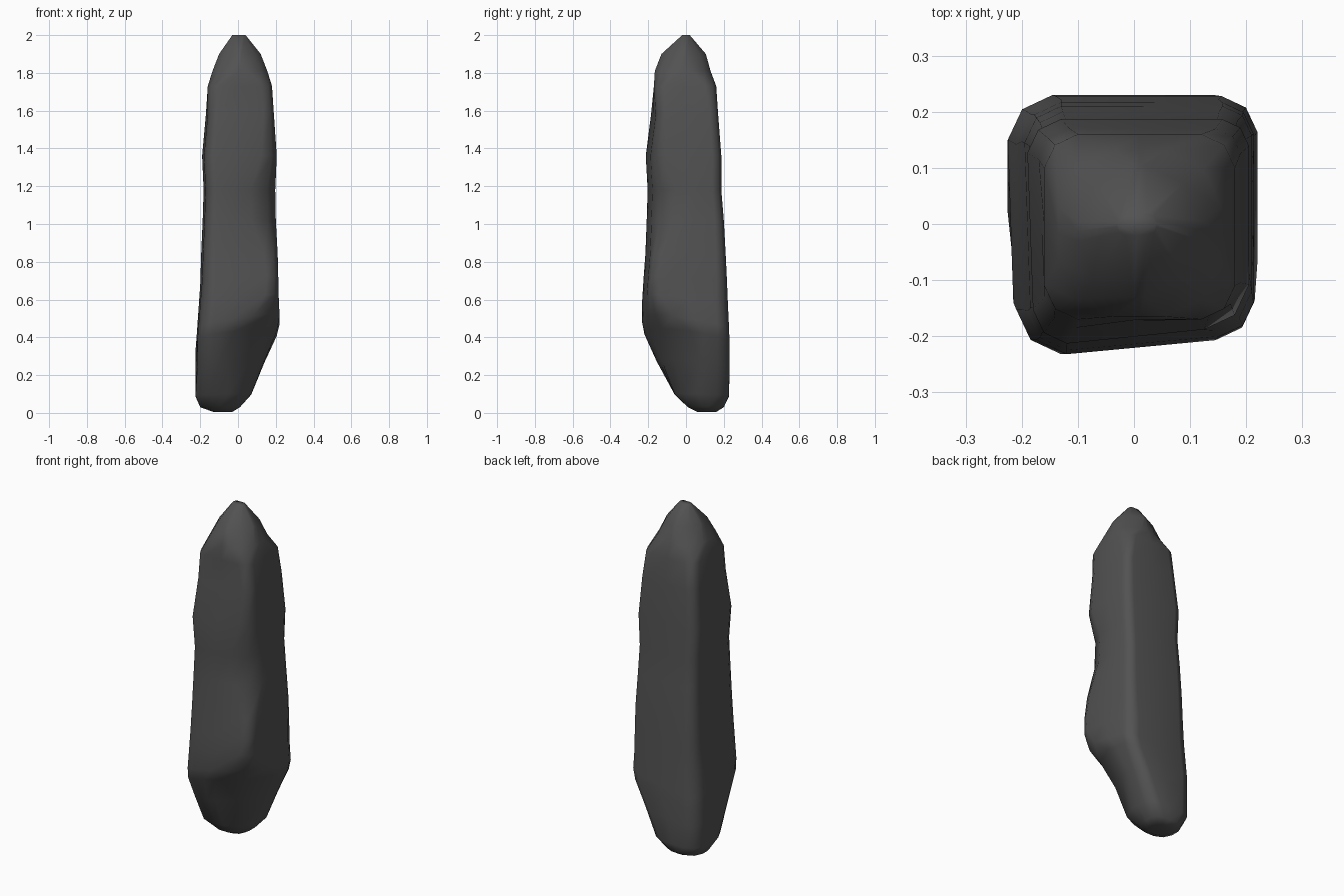
import bpy, bmesh

# Levels: z, x min, x max, y min, y max, front-right corner cut, other corner cut
LEVELS = [
    (0.005, -0.13, -0.03, 0.06, 0.16, 0.04, 0.04),
    (0.03, -0.20, 0.01, 0.01, 0.20, 0.08, 0.07),
    (0.10, -0.225, 0.07, -0.06, 0.228, 0.12, 0.08),
    (0.27, -0.225, 0.14, -0.155, 0.23, 0.20, 0.08),
    (0.40, -0.225, 0.205, -0.22, 0.23, 0.22, 0.08),
    (0.46, -0.22, 0.22, -0.232, 0.228, 0.14, 0.08),
    (0.58, -0.21, 0.215, -0.232, 0.222, 0.07, 0.08),
    (0.70, -0.20, 0.213, -0.225, 0.217, 0.06, 0.07),
    (0.84, -0.195, 0.21, -0.215, 0.21, 0.07, 0.065),
    (1.02, -0.187, 0.20, -0.208, 0.20, 0.13, 0.06),
    (1.18, -0.182, 0.197, -0.203, 0.187, 0.13, 0.06),
    (1.36, -0.19, 0.205, -0.213, 0.187, 0.08, 0.06),
    (1.58, -0.17, 0.19, -0.185, 0.17, 0.055, 0.055),
    (1.73, -0.16, 0.18, -0.17, 0.16, 0.06, 0.06),
    (1.81, -0.135, 0.155, -0.165, 0.13, 0.10, 0.10),
    (1.90, -0.10, 0.12, -0.13, 0.105, 0.10, 0.10),
    (2.00, -0.03, 0.04, -0.02, 0.02, 0.015, 0.015),
]


def section(z, x0, x1, y0, y1, fr, c):
    """Rounded, skewed quad with side midpoints, tilted near the lower ledge."""
    skew = 0.025 if 0.2 < z < 1.7 else 0
    tilt = max(0, 0.2 - abs(z - 0.43) * 0.5) if z > 0.05 else 0
    br = c * 0.8 if z < 1.7 else c
    corners = []
    for x, y, sx, sy, cut in ((x0 + skew * 0.4, y0, 1, 1, c), (x1, y0 + skew, -1, 1, fr),
                              (x1, y1, -1, -1, br), (x0, y1, 1, -1, c)):
        a, b = (x, y + sy * cut), (x + sx * cut, y)
        mid = (x + sx * cut * 0.32, y + sy * cut * 0.32)
        corners.append([a, mid, b] if sx == sy else [b, mid, a])
    pts = []
    for i, cor in enumerate(corners):
        nxt = corners[(i + 1) % 4][0]
        pts += cor + [((cor[2][0] + nxt[0]) / 2, (cor[2][1] + nxt[1]) / 2)]
    return [(px, py, z + tilt * (px - py)) for px, py in pts]


# Stone body lofted through the levels
bm = bmesh.new()
rings = [[bm.verts.new(p) for p in section(*lv)] for lv in LEVELS]
for lo, hi in zip(rings, rings[1:]):
    n = len(lo)
    for i in range(n):
        j = (i + 1) % n
        bm.faces.new((lo[i], lo[j], hi[j], hi[i]))
bm.faces.new(rings[0][::-1])
bm.faces.new(rings[-1])
bmesh.ops.recalc_face_normals(bm, faces=bm.faces)
for f in bm.faces:
    f.smooth = True

mesh = bpy.data.meshes.new("standing_stone")
bm.to_mesh(mesh)
bm.free()
stone = bpy.data.objects.new("standing_stone", mesh)
bpy.context.collection.objects.link(stone)
stone.modifiers.new("flat_sides", 'WEIGHTED_NORMAL')

# Dark grey stone
mat = bpy.data.materials.new("dark_grey_stone")
mat.diffuse_color = (0.085, 0.085, 0.085, 1)
mesh.materials.append(mat)
